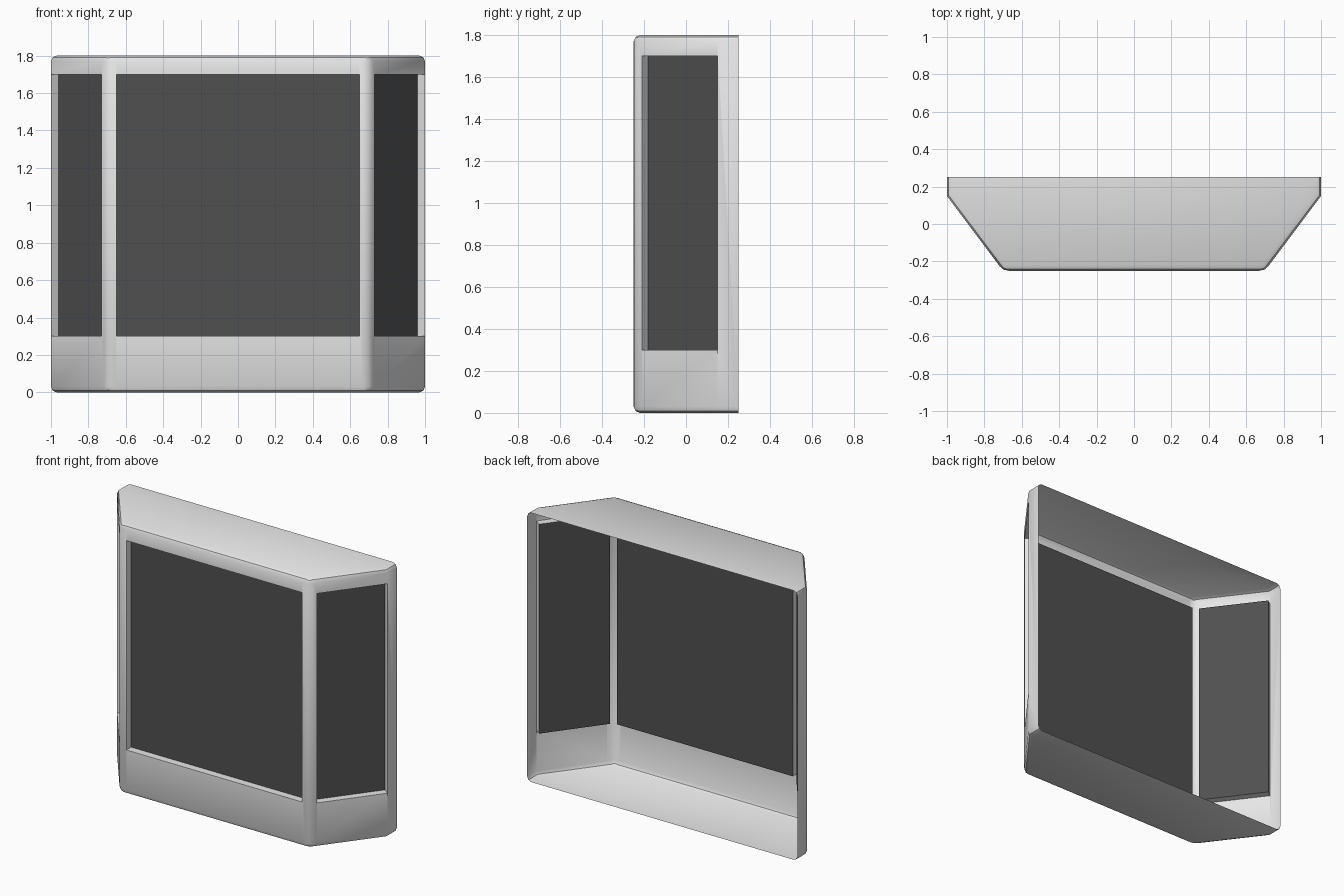
import bpy, bmesh
from mathutils import Vector

cube = bpy.data.objects.get("Cube")
if cube:
    bpy.data.objects.remove(cube)


def make_material(name, colour):
    mat = bpy.data.materials.new(name)
    mat.use_nodes = True
    mat.diffuse_color = colour
    mat.node_tree.nodes["Principled BSDF"].inputs["Base Color"].default_value = colour
    return mat


HEIGHT, SILL, HEAD = 1.8, 0.3, 1.7
FRAME, RECESS, ROUND = 0.05, 0.05, 0.03

# Plan of the bay, open at the back
half = [(0.7, -0.25), (1.0, -0.25 + 0.4), (1.0, 0.25)]
plan = [(-x, y) for x, y in reversed(half)] + half

bm = bmesh.new()
low = [bm.verts.new((x, y, 0)) for x, y in plan]
high = [bm.verts.new((x, y, HEIGHT)) for x, y in plan]
walls = [bm.faces.new((low[i], low[i + 1], high[i + 1], high[i]))
         for i in range(len(plan) - 1)]
bm.faces.new(low[::-1])
bm.faces.new(high)
bm.normal_update()

# Round the top, bottom and front corner edges
soft = [e for e in bm.edges if len(e.link_faces) == 2]
soft = [e for e in soft if not (abs(e.verts[0].co.x) > 0.9
                                and e.verts[0].co.xy == e.verts[1].co.xy)]
bmesh.ops.bevel(bm, geom=soft, offset=ROUND, segments=2, profile=0.5,
                affect='EDGES', clamp_overlap=True)
bm.normal_update()


def wall_face(normal):
    """Largest face that looks along the given direction."""
    facing = [f for f in bm.faces if f.normal.dot(normal) > 0.999]
    return max(facing, key=lambda f: f.calc_area())


def cut_window(normal, cuts):
    """Cut a pane out of one wall and sink it into the frame."""
    for point, direction in cuts + [((0, 0, SILL), (0, 0, 1)), ((0, 0, HEAD), (0, 0, 1))]:
        face = wall_face(normal)
        bmesh.ops.bisect_plane(bm, geom=[face] + list(face.edges) + list(face.verts),
                               plane_co=point, plane_no=direction)
        bm.normal_update()
    pane = wall_face(normal)
    bmesh.ops.inset_individual(bm, faces=[pane], thickness=0, depth=-RECESS)
    pane.material_index = 1
    bm.normal_update()


# Front window and the two slanted side windows
edge = half[0][0] - FRAME
cut_window(Vector((0, -1, 0)), [((-edge, 0, 0), (1, 0, 0)), ((edge, 0, 0), (1, 0, 0))])
for side in (-1, 1):
    along = Vector((0.6 * side, 0.8, 0))
    corner = Vector((half[0][0] * side, half[0][1], 0))
    cut_window(Vector((0.8 * side, -0.6, 0)), [(corner + along * FRAME, along)])

mesh = bpy.data.meshes.new("bay_window")
bm.to_mesh(mesh)
bm.free()
mesh.materials.append(make_material("light grey frame", (0.8, 0.8, 0.8, 1)))
mesh.materials.append(make_material("dark glass", (0.08, 0.08, 0.08, 1)))

window = bpy.data.objects.new("bay_window", mesh)
bpy.context.collection.objects.link(window)
bpy.context.view_layer.objects.active = window
window.select_set(True)
bpy.ops.object.shade_smooth_by_angle(angle=0.6)
